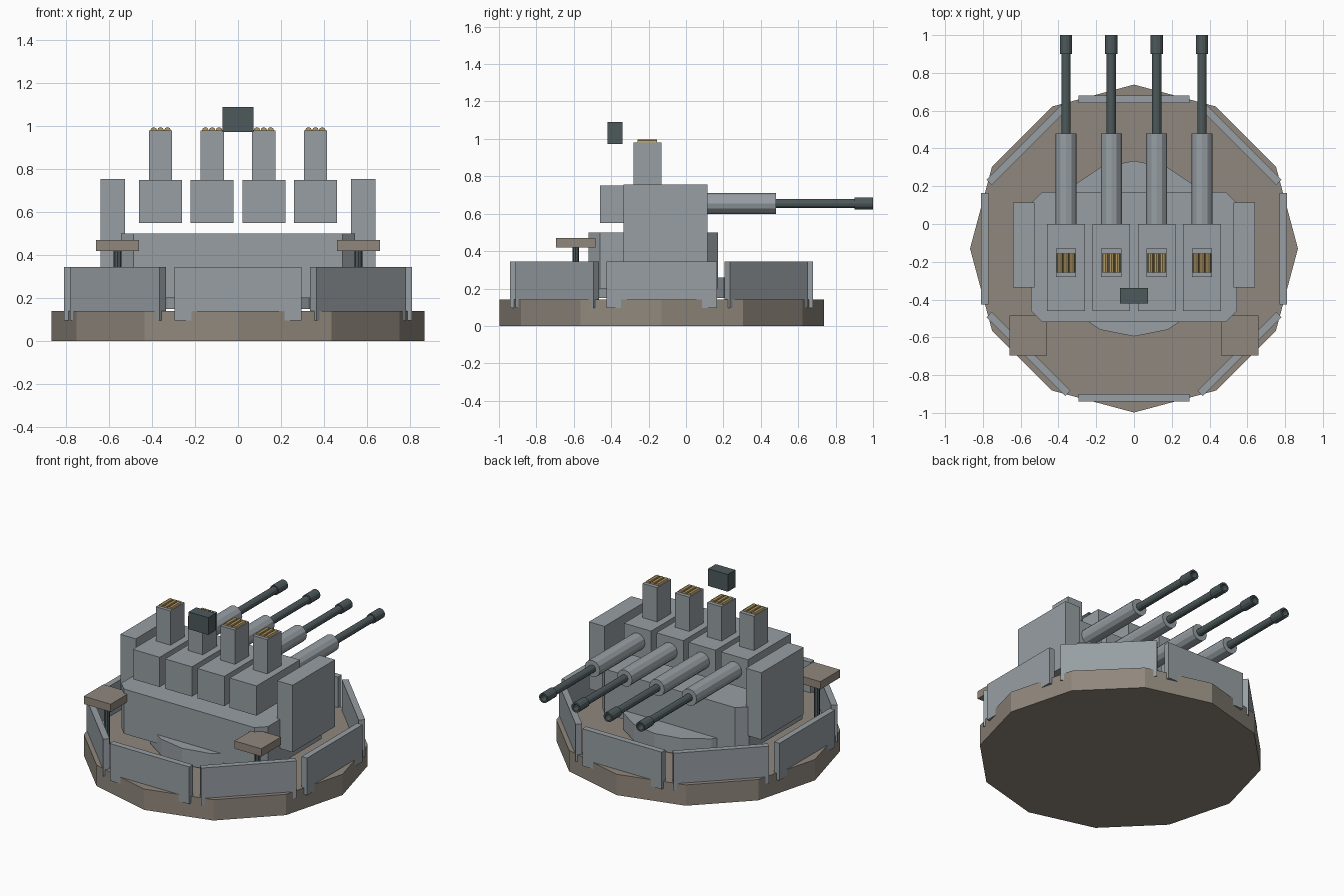
import bpy, bmesh, math
from mathutils import Matrix, Vector

if "Cube" in bpy.data.objects:
    bpy.data.objects.remove(bpy.data.objects["Cube"], do_unlink=True)


def material(name, rgb):
    m = bpy.data.materials.new(name)
    m.use_nodes = True
    m.diffuse_color = (*rgb, 1)
    m.node_tree.nodes["Principled BSDF"].inputs["Base Color"].default_value = (*rgb, 1)
    return m


GREY = material("armour grey", (0.31, 0.345, 0.37))
TAN = material("deck tan", (0.28, 0.245, 0.205))
DARK = material("gun metal", (0.075, 0.1, 0.105))
GOLD = material("shell brass", (0.45, 0.32, 0.125))


def finish(name, bm, mat):
    bmesh.ops.recalc_face_normals(bm, faces=bm.faces)
    mesh = bpy.data.meshes.new(name)
    bm.to_mesh(mesh)
    bm.free()
    mesh.materials.append(mat)
    obj = bpy.data.objects.new(name, mesh)
    bpy.context.collection.objects.link(obj)
    return obj


def box(name, centre, size, mat, turn=0.0, chamfer=0.0):
    """Box, with optional turn about z and chamfered upright edges."""
    bm = bmesh.new()
    bmesh.ops.create_cube(bm, size=1)
    bmesh.ops.scale(bm, vec=size, verts=bm.verts)
    if chamfer:
        upright = [e for e in bm.edges
                   if abs(e.verts[0].co.z - e.verts[1].co.z) > size[2] / 2]
        bmesh.ops.bevel(bm, geom=upright, offset=chamfer, segments=1, affect='EDGES')
    bm.transform(Matrix.Translation(centre) @ Matrix.Rotation(turn, 4, 'Z'))
    return finish(name, bm, mat)


def rod(name, start, end, radius, sides, mat, bore=0.0):
    """Prism from start to end, with an optional bore sunk in its end."""
    start, end = Vector(start), Vector(end)
    axis = end - start
    bm = bmesh.new()
    bmesh.ops.create_cone(bm, cap_ends=True, segments=sides, radius1=radius,
                          radius2=radius, depth=axis.length)
    if bore:
        cap = [f for f in bm.faces if f.normal.z > 0.9]
        bmesh.ops.inset_region(bm, faces=cap, thickness=radius * 0.35)
        floor = bmesh.ops.extrude_discrete_faces(bm, faces=cap)["faces"]
        bmesh.ops.translate(bm, vec=(0, 0, -bore), verts=floor[0].verts)
    turn = axis.to_track_quat('Z', 'Y').to_matrix().to_4x4()
    bm.transform(Matrix.Translation((start + end) / 2) @ turn)
    return finish(name, bm, mat)


MID = -0.13   # y of the turning axis

# Deck, turning ring and turret body
rod("deck", (0, MID, 0), (0, MID, 0.14), 0.868, 12, TAN)
rod("turning_ring", (0, MID, 0.15), (0, MID, 0.26), 0.465, 16, GREY)
box("turret_body", (0, -0.175, 0.35), (1.09, 0.69, 0.3), GREY, chamfer=0.06)

# Ring of eight shield plates
for i in range(8):
    a = i * math.pi / 4
    box(f"shield_plate_{i + 1}", (0.79 * math.cos(a), MID + 0.79 * math.sin(a), 0.22),
        (0.04, 0.59, 0.25), GREY, turn=a)

# Side armour and front lookout tables
for side, s in (("left", 1), ("right", -1)):
    box(f"{side}_side_armour", (s * 0.583, -0.11, 0.53), (0.115, 0.45, 0.45), GREY)
    box(f"{side}_table", (s * 0.56, -0.59, 0.445), (0.2, 0.21, 0.052), TAN)
    rod(f"{side}_table_post", (s * 0.56, -0.59, 0.13), (s * 0.56, -0.59, 0.43),
        0.018, 8, DARK)

# Four guns, each with breech, barrel, ammunition column and shells
BORE_Z = 0.655
for i, x in enumerate((-0.36, -0.12, 0.12, 0.36), 1):
    box(f"breech_{i}", (x, -0.23, 0.65), (0.2, 0.46, 0.2), GREY)
    rod(f"barrel_jacket_{i}", (x, -0.02, BORE_Z), (x, 0.48, BORE_Z), 0.056, 12, GREY)
    rod(f"barrel_{i}", (x, 0.46, BORE_Z), (x, 0.92, BORE_Z), 0.025, 12, DARK)
    rod(f"muzzle_{i}", (x, 0.9, BORE_Z), (x, 1.0, BORE_Z), 0.033, 12, DARK, bore=0.05)
    box(f"ammo_column_{i}", (x, -0.205, 0.86), (0.108, 0.15, 0.24), GREY)
    for j in (-1, 0, 1):
        sx = x + j * 0.032
        rod(f"shell_{i}_{j + 2}", (sx, -0.258, 0.98), (sx, -0.155, 0.98),
            0.0155, 8, GOLD)

# Sighting box above the guns
box("sight_box", (0, -0.38, 1.032), (0.146, 0.08, 0.116), DARK)
